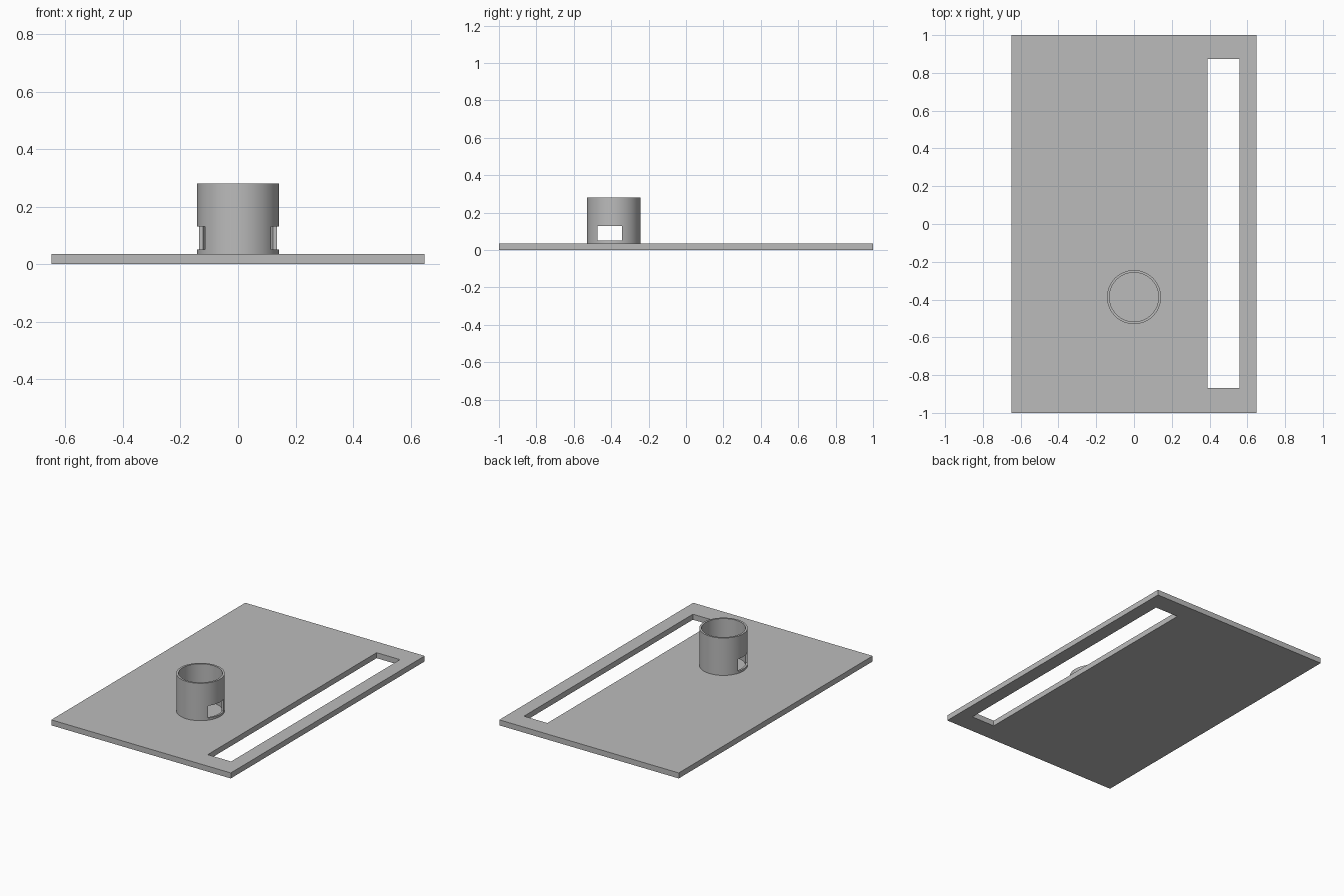
import bpy, bmesh

if "Cube" in bpy.data.objects:
    bpy.data.objects.remove(bpy.data.objects["Cube"])

PLATE_TOP = 0.036
CUP_Y = -0.387

grey = bpy.data.materials.new("plain grey")
grey.diffuse_color = (0.5, 0.5, 0.5, 1)
grey.use_nodes = True
grey.node_tree.nodes["Principled BSDF"].inputs["Base Color"].default_value = grey.diffuse_color


def new_object(name, bm):
    bmesh.ops.recalc_face_normals(bm, faces=bm.faces)
    mesh = bpy.data.meshes.new(name)
    bm.to_mesh(mesh)
    bm.free()
    mesh.materials.append(grey)
    obj = bpy.data.objects.new(name, mesh)
    bpy.context.collection.objects.link(obj)
    return obj


def box(name, lo, hi):
    bm = bmesh.new()
    bmesh.ops.create_cube(bm, size=1)
    for v in bm.verts:
        v.co = [(a + b) / 2 + c * (b - a) for a, b, c in zip(lo, hi, v.co)]
    return new_object(name, bm)


def cut(target, cutter):
    mod = target.modifiers.new(cutter.name, 'BOOLEAN')
    mod.operation = 'DIFFERENCE'
    mod.solver = 'EXACT'
    mod.object = cutter
    bpy.context.view_layer.objects.active = target
    bpy.ops.object.modifier_apply(modifier=mod.name)
    bpy.data.objects.remove(cutter)


# Flat base plate with a long slot near its right edge
plate = box("base_plate", (-0.648, -1, 0), (0.648, 1, PLATE_TOP))
cut(plate, box("slot_cutter", (0.389, -0.868, -0.1), (0.558, 0.874, 0.1)))

# Round open tube: a square wall profile spun about the upright axis
bm = bmesh.new()
profile = [(0.143, PLATE_TOP), (0.143, 0.28), (0.13, 0.28), (0.13, PLATE_TOP)]
verts = [bm.verts.new((r, CUP_Y, z)) for r, z in profile]
edges = [bm.edges.new((verts[i], verts[(i + 1) % 4])) for i in range(4)]
bmesh.ops.spin(bm, geom=verts + edges, cent=(0, CUP_Y, 0), axis=(0, 0, 1),
               angle=6.283185307, steps=64)
bmesh.ops.remove_doubles(bm, verts=bm.verts, dist=0.0005)
tube = new_object("tube", bm)

# Rectangular windows through both side walls of the tube
cut(tube, box("window_cutter", (-0.3, -0.472, 0.05), (0.3, -0.342, 0.13)))

bpy.ops.object.select_all(action='DESELECT')
tube.select_set(True)
bpy.context.view_layer.objects.active = tube
bpy.ops.object.shade_smooth_by_angle(angle=0.52)
